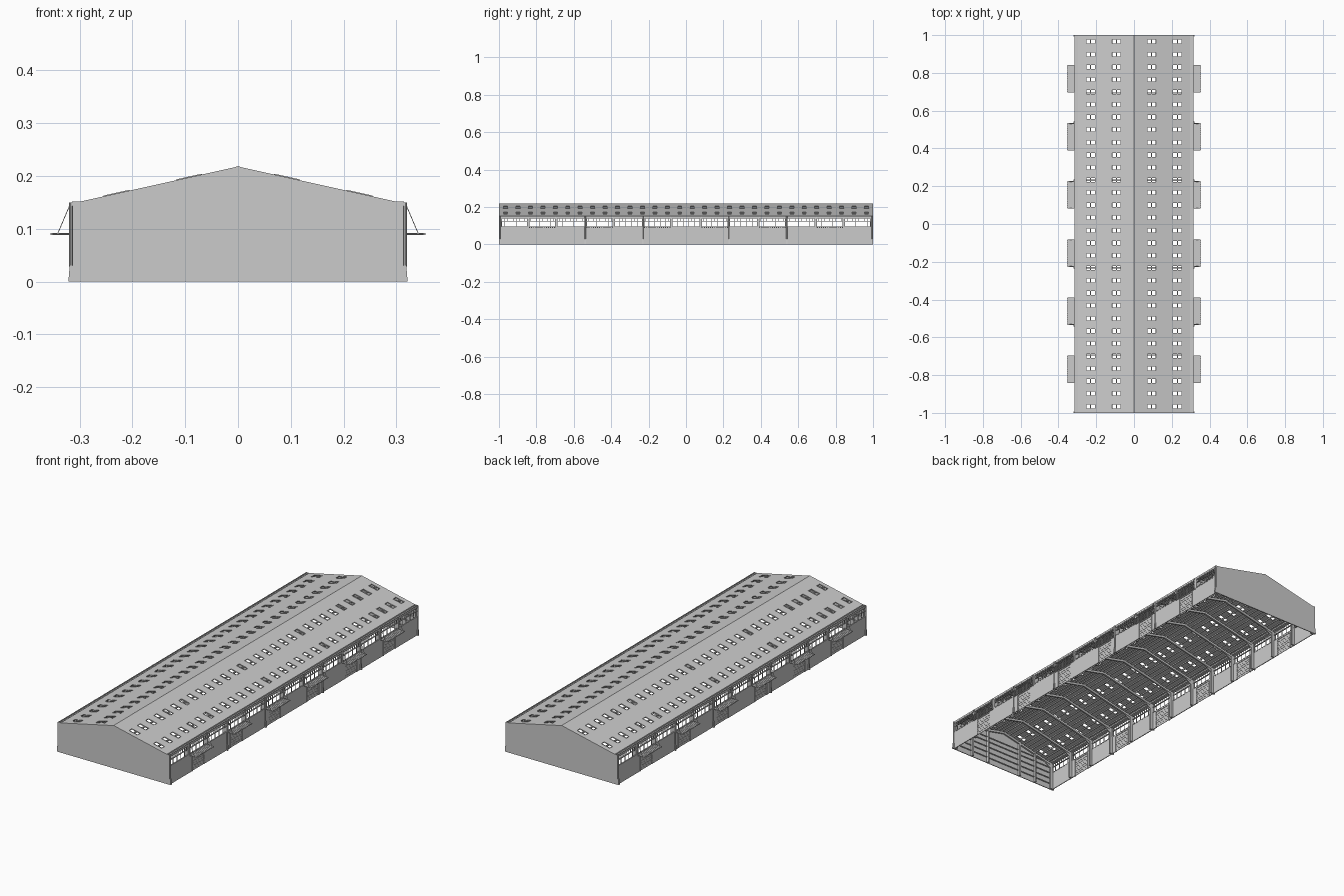
import bpy, bmesh
from mathutils import Vector, Matrix

if "Cube" in bpy.data.objects:
    bpy.data.objects.remove(bpy.data.objects["Cube"])

W, EAVE, RIDGE, ROOF_X = 0.314, 0.152, 0.218, 0.297
BAY = 2 / 13
FRAMES = [-1 + BAY * i for i in range(14)]
DOOR_BAYS = [i for i in range(13) if i % 2 == 1]
SILL, HEAD = 0.094, 0.141


def roof_z(x):
    return RIDGE - (RIDGE - EAVE) * abs(x) / ROOF_X


def box(bm, x0, x1, y0, y1, z0, z1):
    m = Matrix.Translation(((x0 + x1) / 2, (y0 + y1) / 2, (z0 + z1) / 2))
    m = m @ Matrix.Diagonal((abs(x1 - x0), abs(y1 - y0), abs(z1 - z0), 1))
    return bmesh.ops.create_cube(bm, size=1, matrix=m)["verts"]


def bar(bm, p, q, w, h):
    # rectangular bar between two points
    p, q = Vector(p), Vector(q)
    d = q - p
    m = Matrix.Translation((p + q) / 2) @ d.to_track_quat('Z', 'Y').to_matrix().to_4x4()
    bmesh.ops.create_cube(bm, size=1, matrix=m @ Matrix.Diagonal((w, h, d.length, 1)))


def prism(bm, pts, y0, y1):
    # extrude an xz outline along y
    f = bm.faces.new([bm.verts.new((x, y0, z)) for x, z in pts])
    r = bmesh.ops.extrude_face_region(bm, geom=[f])
    vs = [v for v in r["geom"] if isinstance(v, bmesh.types.BMVert)]
    bmesh.ops.translate(bm, verts=vs, vec=(0, y1 - y0, 0))


def finish(bm, name, mirror=True):
    # parts are built on the +x side and mirrored across x = 0
    bmesh.ops.recalc_face_normals(bm, faces=bm.faces)
    me = bpy.data.meshes.new(name)
    bm.to_mesh(me)
    bm.free()
    ob = bpy.data.objects.new(name, me)
    bpy.context.collection.objects.link(ob)
    if mirror:
        md = ob.modifiers.new("mirror", 'MIRROR')
        md.use_mirror_merge = False
    return ob


# gable end walls
half = [(W, 0), (W, EAVE), (ROOF_X, EAVE)]
outline = half + [(0, RIDGE)] + [(-x, z) for x, z in reversed(half)]
for name, y0, y1 in (("front_gable", -1, -0.996), ("back_gable", 0.996, 1)):
    bm = bmesh.new()
    prism(bm, outline, y0, y1)
    finish(bm, name, False)

# gable girts and posts on the inside
bm = bmesh.new()
for s in (-1, 1):
    for z in (0.03, 0.06, 0.09, 0.12, 0.145):
        box(bm, 0, 0.3, s * 0.996, s * 0.991, z - 0.002, z + 0.002)
    for x in (0.1, 0.2):
        box(bm, x - 0.004, x + 0.004, s * 0.996, s * 0.984, 0, roof_z(x) - 0.008)
finish(bm, "gable_framing")

# roof sheet with paired skylight openings
SKY_X = (0.093, 0.23)
SKY_Y = [-0.965 + 1.93 / 29 * i for i in range(30)]
HX, HY, BARW = 0.0225, 0.0105, 0.002
xs, holes_x = [0], set()
for c in SKY_X:
    holes_x |= {len(xs), len(xs) + 2}
    xs += [c - HX, c - BARW, c + BARW, c + HX]
xs.append(ROOF_X)
ys = [-1] + [y + d for y in SKY_Y for d in (-HY, HY)] + [1]
bm = bmesh.new()
grid = [[bm.verts.new((x, y, roof_z(x))) for y in ys] for x in xs]
for i in range(len(xs) - 1):
    for j in range(len(ys) - 1):
        if not (i in holes_x and j % 2 == 1):
            bm.faces.new((grid[i][j], grid[i + 1][j], grid[i + 1][j + 1], grid[i][j + 1]))
roof = finish(bm, "roof_sheet", False)
sol = roof.modifiers.new("thickness", 'SOLIDIFY')
sol.thickness, sol.offset = 0.003, -1
if roof.data.polygons[0].normal.z < 0:
    roof.data.flip_normals()
md = roof.modifiers.new("mirror", 'MIRROR')
md.merge_threshold = 0.0001

# skylight kerbs
bm = bmesh.new()
for c in SKY_X:
    for y in SKY_Y:
        a, b = c - HX - 0.002, c + HX + 0.002
        for s in (-1, 1):
            yy = y + s * (HY + 0.001)
            bar(bm, (a, yy, roof_z(a)), (b, yy, roof_z(b)), 0.002, 0.003)
            x = c + s * (HX + 0.001)
            box(bm, x - 0.001, x + 0.001, y - HY, y + HY, roof_z(x) - 0.0015, roof_z(x) + 0.0015)
finish(bm, "skylight_kerbs")

# ridge cap
bm = bmesh.new()
prism(bm, [(-0.006, roof_z(0.006)), (0, RIDGE + 0.001), (0.006, roof_z(0.006)), (0, RIDGE - 0.003)], -1, 1)
finish(bm, "ridge_cap", False)

# eaves gutter channel
bm = bmesh.new()
prism(bm, [(0.297, 0.152), (0.297, 0.143), (0.315, 0.143), (0.315, 0.152),
           (0.313, 0.152), (0.313, 0.145), (0.299, 0.145), (0.299, 0.152)], -1, 1)
finish(bm, "eaves_gutter")

# purlins under the roof
bm = bmesh.new()
for x in (0.012, 0.036, 0.06, 0.093, 0.125, 0.15, 0.175, 0.2, 0.23, 0.26, 0.285):
    z = roof_z(x) - 0.0025
    box(bm, x - 0.0018, x + 0.0018, -0.996, 0.996, z - 0.006, z)
finish(bm, "purlins")

# portal frames: columns and rafters with knee haunches
bm = bmesh.new()
for i, y in enumerate(FRAMES):
    y = max(-0.991, min(0.991, y))
    box(bm, 0.296, 0.311, y - 0.004, y + 0.004, 0, 0.143)
    bar(bm, (0.3, y, roof_z(0.3) - 0.014), (0, y, RIDGE - 0.014), 0.008, 0.011)
    prism(bm, [(0.297, 0.115), (0.297, 0.138), (0.25, roof_z(0.25) - 0.016)], y - 0.002, y + 0.002)
finish(bm, "portal_frames")

# long side walls, with door openings in alternate bays
DW, DH = 0.046, 0.084
wall, doors, trim = bmesh.new(), bmesh.new(), bmesh.new()
box(wall, 0.31, W, -0.996, 0.996, HEAD, 0.146)
for i in range(13):
    y0, y1 = FRAMES[i], FRAMES[i + 1]
    c = (y0 + y1) / 2
    if i not in DOOR_BAYS:
        box(wall, 0.31, W, y0, y1, 0, SILL)
        continue
    box(wall, 0.31, W, y0, c - DW, 0, SILL)
    box(wall, 0.31, W, c + DW, y1, 0, SILL)
    box(wall, 0.31, W, c - DW, c + DW, DH, SILL)
    # sectional door leaf and ribs
    box(doors, 0.3105, 0.3125, c - DW, c + DW, 0, DH)
    for k in range(1, 7):
        z = DH * k / 7
        box(doors, 0.3095, 0.3135, c - DW, c + DW, z - 0.001, z + 0.001)
    # door surround
    for s in (-1, 1):
        box(trim, 0.308, 0.316, c + s * DW, c + s * (DW + 0.004), 0, DH + 0.003)
    box(trim, 0.308, 0.316, c - DW, c + DW, DH, DH + 0.003)
finish(wall, "side_walls")
finish(doors, "sectional_doors")
finish(trim, "door_surrounds")

# window band glazing bars
bm = bmesh.new()
for z in (SILL, 0.124, HEAD):
    box(bm, 0.309, 0.315, -0.996, 0.996, z - 0.0015, z + 0.0015)
for i in range(13):
    y0 = FRAMES[i]
    box(bm, 0.309, 0.315, y0 - 0.005, y0 + 0.005, SILL, HEAD) if i else None
    for k in range(1, 10):
        y = y0 + BAY * k / 10
        box(bm, 0.311, 0.314, y - 0.001, y + 0.001, SILL if k % 2 == 0 else 0.124, HEAD)
finish(bm, "window_bars")

# ribbed canopies with hanging ties above each door
can, ties = bmesh.new(), bmesh.new()
for i in DOOR_BAYS:
    y0, y1 = FRAMES[i] + 0.004, FRAMES[i + 1] - 0.004
    box(can, W, 0.352, y0, y1, 0.0895, 0.091)
    for k in range(13):
        y = y0 + (y1 - y0) * (k + 0.5) / 13
        box(can, W, 0.355, y - 0.0025, y + 0.0025, 0.0885, 0.0922)
    for y in (y0 + 0.003, y1 - 0.003):
        bar(ties, (0.317, y, 0.149), (0.342, y, 0.09), 0.0015, 0.0015)
        box(ties, 0.314, 0.318, y - 0.002, y + 0.002, 0.088, 0.15)
finish(can, "door_canopies")
finish(ties, "canopy_ties")

# downpipes with tapered protective feet
pipes, feet = bmesh.new(), bmesh.new()
for i in (0, 3, 5, 8, 10, 13):
    y = max(-0.996, min(0.996, FRAMES[i]))
    bmesh.ops.create_cone(pipes, cap_ends=True, segments=8, radius1=0.003, radius2=0.003, depth=0.122,
                          matrix=Matrix.Translation((0.317, y, 0.089)))
    for v in box(feet, 0.313, 0.3215, y - 0.004, y + 0.004, 0, 0.03):
        if v.co.z > 0.02 and v.co.x > 0.32:
            v.co.x = 0.319
finish(pipes, "downpipes")
finish(feet, "downpipe_feet")
